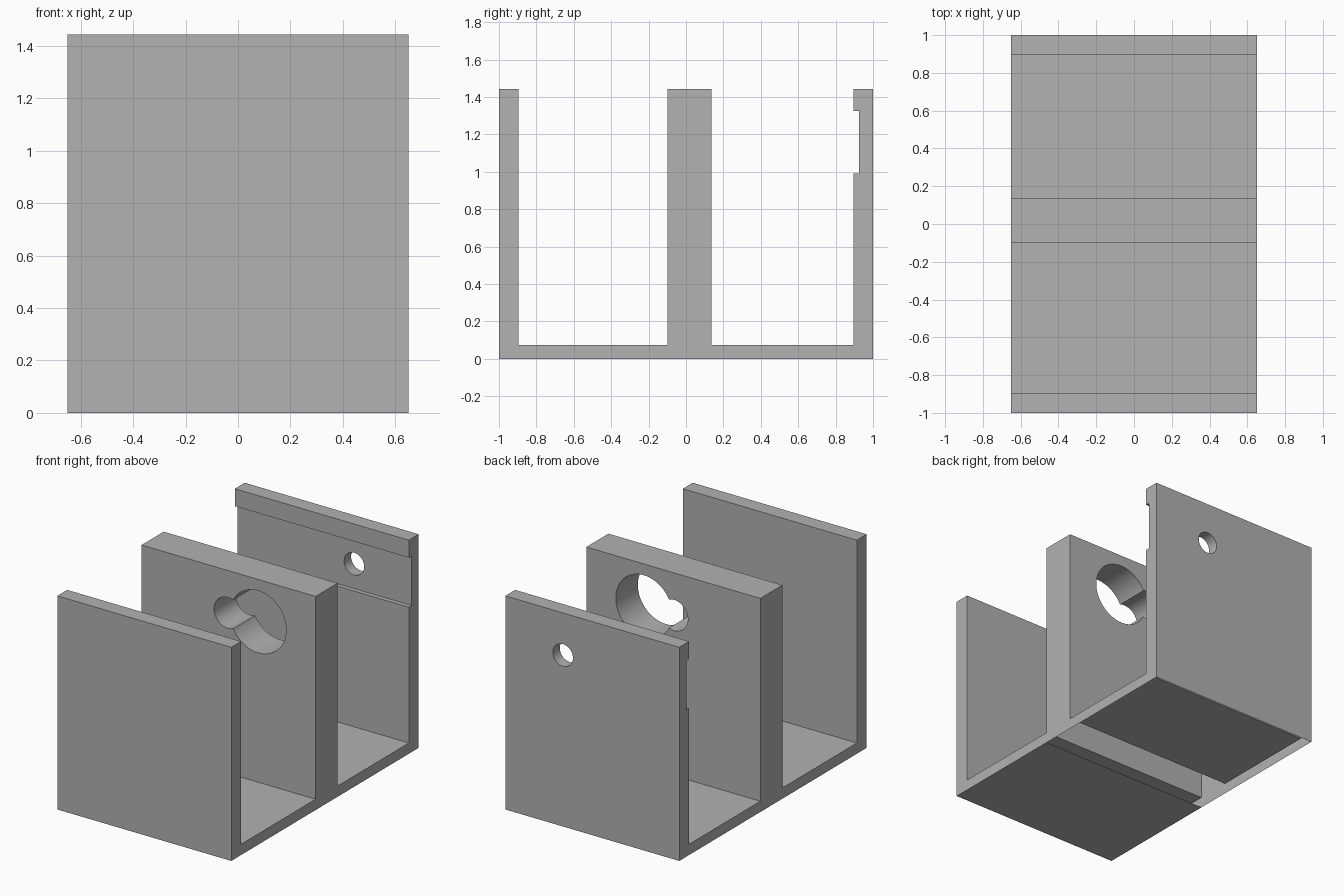
import bpy
import bmesh
import math
from mathutils import Matrix

cube = bpy.data.objects.get("Cube")
if cube:
    bpy.data.objects.remove(cube, do_unlink=True)

HALF_WIDTH, HEIGHT, FLOOR = 0.65, 1.443, 0.073
MID_FRONT, MID_BACK = -0.10, 0.135
BACK_INNER, RECESS = 0.895, 0.925
HOLE_Z = 1.157

grey = bpy.data.materials.new("plain grey")
grey.use_nodes = True
colour = (0.445, 0.445, 0.445, 1)
grey.diffuse_color = colour
grey.node_tree.nodes["Principled BSDF"].inputs["Base Color"].default_value = colour


def add_object(name, bm):
    bmesh.ops.recalc_face_normals(bm, faces=bm.faces[:])
    mesh = bpy.data.meshes.new(name)
    bm.to_mesh(mesh)
    bm.free()
    mesh.materials.append(grey)
    obj = bpy.data.objects.new(name, mesh)
    bpy.context.collection.objects.link(obj)
    return obj


# Bracket: side profile (y, z) swept across the width
profile = [
    (-1, 0), (-1, HEIGHT), (-BACK_INNER, HEIGHT), (-BACK_INNER, FLOOR),
    (MID_FRONT, FLOOR), (MID_FRONT, HEIGHT), (MID_BACK, HEIGHT), (MID_BACK, FLOOR),
    (BACK_INNER, FLOOR), (BACK_INNER, 0.99), (RECESS, 0.99), (RECESS, 1.325),
    (BACK_INNER, 1.325), (BACK_INNER, HEIGHT), (1, HEIGHT), (1, 0), (MID_FRONT, 0),
]
bm = bmesh.new()
side = bm.faces.new([bm.verts.new((-HALF_WIDTH, y, z)) for y, z in profile])
swept = bmesh.ops.extrude_face_region(bm, geom=[side], use_keep_orig=True)
bmesh.ops.translate(bm, vec=(2 * HALF_WIDTH, 0, 0),
                    verts=[v for v in swept["geom"] if isinstance(v, bmesh.types.BMVert)])
bracket = add_object("three_wall_bracket", bm)


def drill(name, x, y, radius, depth):
    """Cut a round hole along y through the bracket."""
    cutter_bm = bmesh.new()
    bmesh.ops.create_cone(cutter_bm, cap_ends=True, segments=64, radius1=radius,
                          radius2=radius, depth=depth,
                          matrix=Matrix.Translation((x, y, HOLE_Z))
                          @ Matrix.Rotation(math.pi / 2, 4, "X"))
    cutter = add_object(name, cutter_bm)
    cutter.hide_render = True
    mod = bracket.modifiers.new(name, "BOOLEAN")
    mod.operation = "DIFFERENCE"
    mod.solver = "EXACT"
    mod.object = cutter
    bpy.context.view_layer.update()
    graph = bpy.context.evaluated_depsgraph_get()
    result = bpy.data.meshes.new_from_object(bracket.evaluated_get(graph))
    bracket.modifiers.clear()
    bracket.data = result
    bpy.data.objects.remove(cutter, do_unlink=True)


# Keyhole through the middle wall, and a screw hole through the back wall
drill("large_hole_cutter", 0.22, 0.02, 0.21, 0.6)
drill("small_hole_cutter", -0.005, 0.02, 0.104, 0.6)
drill("screw_hole_cutter", 0.22, 0.95, 0.075, 0.4)

# The hollow shell is open underneath, behind the front floor panel
bm = bmesh.new()
bm.from_mesh(bracket.data)
opening = [f for f in bm.faces
           if all(v.co.z < 0.001 and v.co.y > MID_FRONT - 0.01 for v in f.verts)]
bmesh.ops.delete(bm, geom=opening, context="FACES")
bm.to_mesh(bracket.data)
bm.free()

bpy.ops.object.select_all(action="DESELECT")
bracket.select_set(True)
bpy.context.view_layer.objects.active = bracket
bpy.ops.object.shade_smooth_by_angle(angle=math.radians(30))
